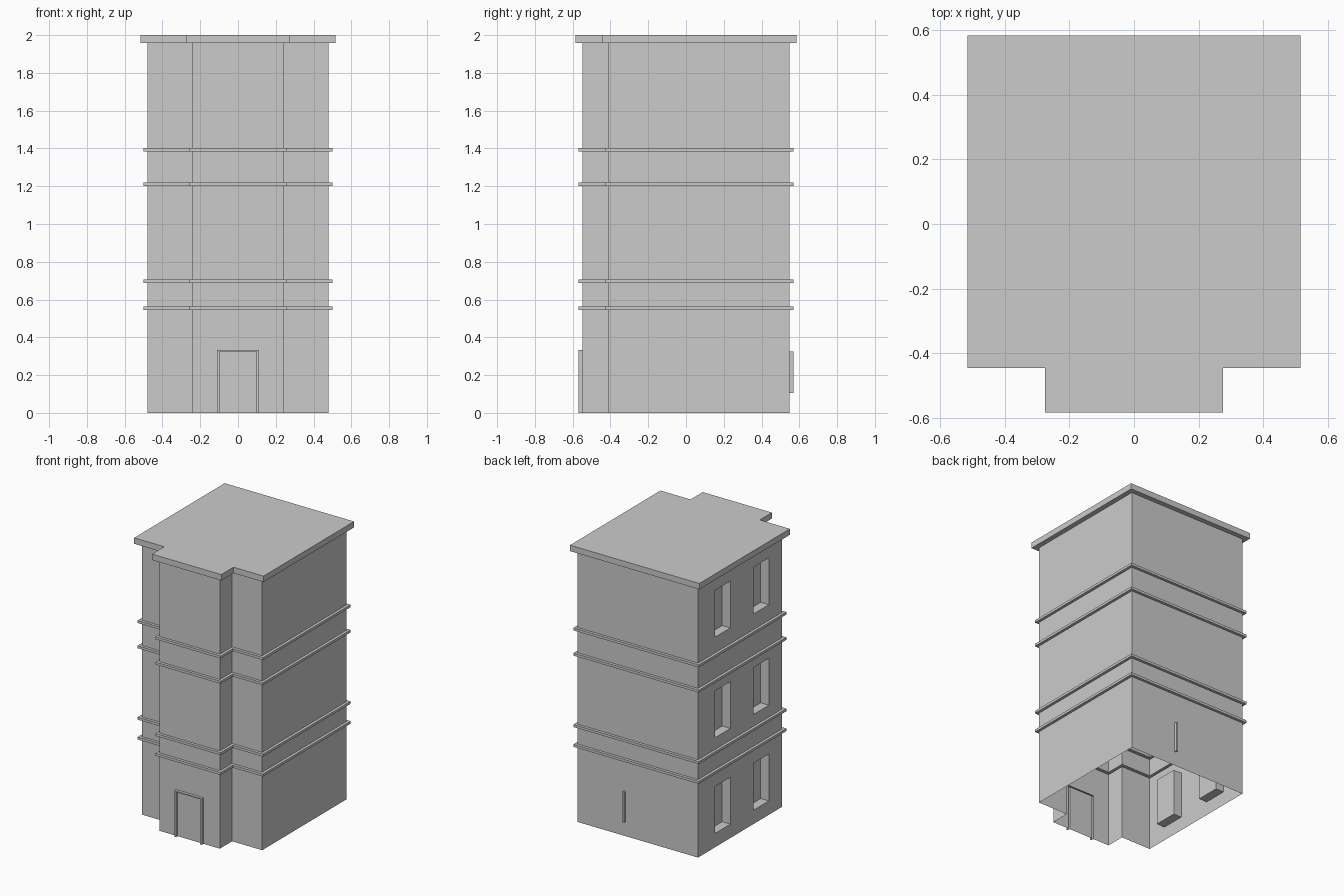
import bpy, bmesh
from mathutils import Vector

if "Cube" in bpy.data.objects:
    bpy.data.objects.remove(bpy.data.objects["Cube"])

HALF_W, HALF_D, BAY, FRONT = 0.48, 0.549, 0.24, -0.41


def outline(d=0.0):
    """Footprint with the front bay, pushed outward by d, counter-clockwise."""
    w, y, b, f = HALF_W + d, HALF_D + d, BAY + d, FRONT - d
    return [(-b, -y), (b, -y), (b, f), (w, f), (w, y), (-w, y), (-w, f), (-b, f)]


def face(bm, pts):
    bm.faces.new([bm.verts.new(p) for p in pts])


def wall(bm, p, q, z0, z1, rects):
    """Wall panel from p to q; rects (u0, u1, z0, z1, offset) push in or out."""
    p, q = Vector((*p, 0)), Vector((*q, 0))
    length = (q - p).length
    t = (q - p).normalized()
    n = t.cross(Vector((0, 0, 1)))
    rects = [r for r in rects if r[2] >= z0 and r[3] <= z1]
    us = sorted({0, length, *(u for r in rects for u in r[:2])})
    zs = sorted({z0, z1, *(z for r in rects for z in r[2:4])})

    def pt(u, z, o):
        return p + t * u + n * o + Vector((0, 0, z))

    def offset(i, j):
        u, z = (us[i] + us[i + 1]) / 2, (zs[j] + zs[j + 1]) / 2
        return next((r[4] for r in rects if r[0] < u < r[1] and r[2] < z < r[3]), 0)

    for i in range(len(us) - 1):
        for j in range(len(zs) - 1):
            a, b, c, d, o = us[i], us[i + 1], zs[j], zs[j + 1], offset(i, j)
            face(bm, [pt(a, c, o), pt(b, c, o), pt(b, d, o), pt(a, d, o)])
            if i + 2 < len(us) and (o2 := offset(i + 1, j)) != o:
                face(bm, [pt(b, c, o), pt(b, c, o2), pt(b, d, o2), pt(b, d, o)])
            if j + 2 < len(zs) and (o2 := offset(i, j + 1)) != o:
                face(bm, [pt(a, d, o), pt(b, d, o), pt(b, d, o2), pt(a, d, o2)])


def shell(name, profile, details=None, cap=False):
    """Sweep an (outset, z) profile around the footprint."""
    details = details or {}
    bm = bmesh.new()
    for (d0, z0), (d1, z1) in zip(profile, profile[1:]):
        lo, hi = outline(d0), outline(d1)
        for i in range(8):
            k = (i + 1) % 8
            if d0 == d1:
                wall(bm, lo[i], lo[k], z0, z1, details.get(i, []) if d0 == 0 else [])
            else:
                face(bm, [(*lo[i], z0), (*lo[k], z0), (*hi[k], z1), (*hi[i], z1)])
    if cap:
        d, z = profile[-1]
        face(bm, [(*c, z) for c in outline(d)])
    bmesh.ops.remove_doubles(bm, verts=bm.verts, dist=1e-5)
    mesh = bpy.data.meshes.new(name)
    bm.to_mesh(mesh)
    bm.free()
    bpy.context.collection.objects.link(bpy.data.objects.new(name, mesh))


# Wall profile with four projecting string courses
profile = [(0, 0)]
for z0, z1 in [(0.544, 0.562), (0.687, 0.705), (1.202, 1.22), (1.384, 1.402)]:
    profile += [(0, z0), (0.02, z0), (0.02, z1), (0, z1)]
profile.append((0, 1.957))

# Door frame on the front bay: two jambs and a lintel
door = [(BAY + s * 0.1035 - 0.0065, BAY + s * 0.1035 + 0.0065, 0, 0.325, 0.02)
        for s in (-1, 1)]
door.append((BAY - 0.11, BAY + 0.11, 0.325, 0.333, 0.02))

# Small upright strip on the back wall
strip = [(0.37, 0.383, 0.105, 0.325, 0.02)]

# Recessed windows on the left wall, two per storey
windows = [(u, u + 0.175, z, z + 0.338, -0.065)
           for z in (0.10, 0.79, 1.515) for u in (0.194, 0.632)]

shell("building_walls", profile, {0: door, 4: strip, 5: windows})

# Overhanging flat roof
shell("roof_slab", [(0, 1.957), (0.036, 1.957), (0.036, 2.0)], cap=True)
